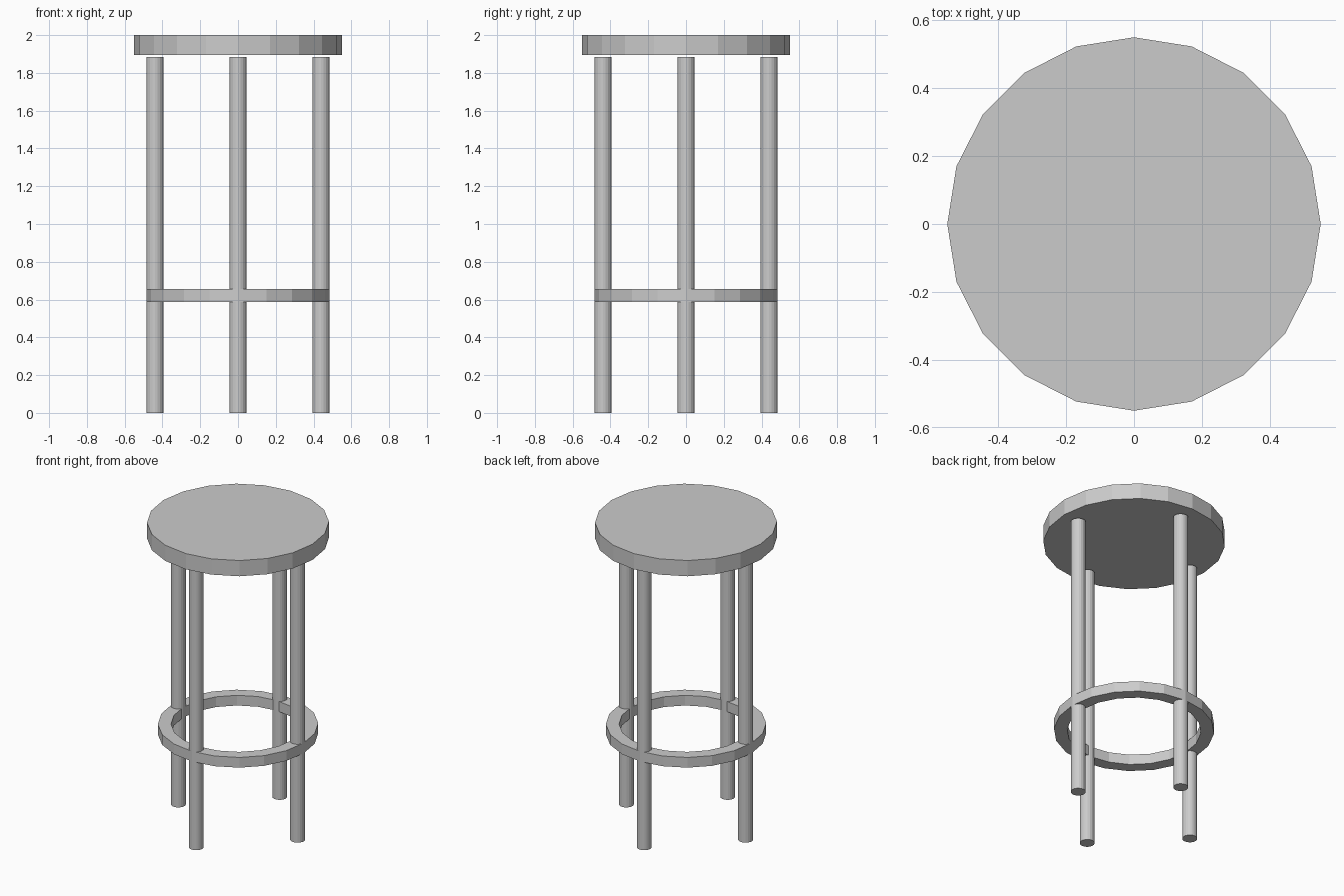
import bpy, bmesh
from math import cos, sin, pi

if "Cube" in bpy.data.objects:
    bpy.data.objects.remove(bpy.data.objects["Cube"])

SIDES = 20


def disc(name, radius, z0, z1, x=0, y=0):
    """Flat-faced upright cylinder between two heights."""
    bpy.ops.mesh.primitive_cylinder_add(
        vertices=SIDES, radius=radius, depth=z1 - z0,
        location=(x, y, (z0 + z1) / 2), rotation=(0, 0, pi / 2))
    bpy.context.object.name = name


def ring(name, inner, outer, z0, z1):
    """Flat ring with a rectangular cross-section."""
    bm = bmesh.new()
    profile = [(inner, z0), (outer, z0), (outer, z1), (inner, z1)]
    loops = []
    for i in range(SIDES):
        a = 2 * pi * i / SIDES
        loops.append([bm.verts.new((r * cos(a), r * sin(a), z)) for r, z in profile])
    for i in range(SIDES):
        p, q = loops[i], loops[(i + 1) % SIDES]
        for k in range(4):
            n = (k + 1) % 4
            bm.faces.new((p[k], q[k], q[n], p[n]))
    bmesh.ops.recalc_face_normals(bm, faces=bm.faces)
    mesh = bpy.data.meshes.new(name)
    bm.to_mesh(mesh)
    bm.free()
    bpy.context.collection.objects.link(bpy.data.objects.new(name, mesh))


# Round seat
disc("seat", 0.55, 1.895, 2.0)

# Four legs, stopping just short of the seat
for name, x, y in [("right_leg", 1, 0), ("back_leg", 0, 1),
                   ("left_leg", -1, 0), ("front_leg", 0, -1)]:
    disc(name, 0.045, 0, 1.885, 0.44 * x, 0.44 * y)

# Foot rest ring
ring("foot_ring", 0.405, 0.485, 0.588, 0.656)
